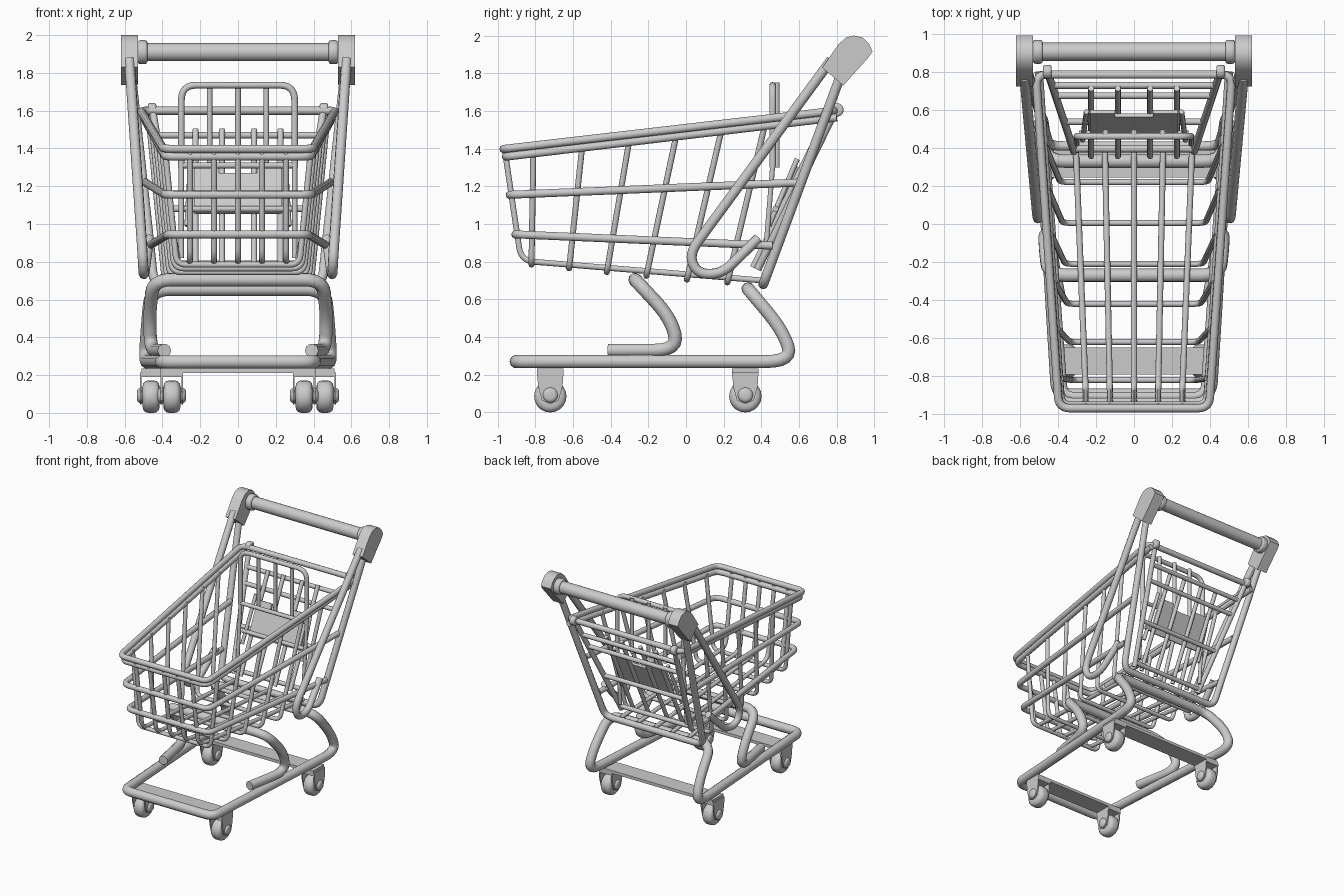
import bpy, bmesh, math
from mathutils import Vector, Matrix

if "Cube" in bpy.data.objects:
    bpy.data.objects.remove(bpy.data.objects["Cube"])


def link(name, mesh):
    ob = bpy.data.objects.new(name, mesh)
    bpy.context.collection.objects.link(ob)
    return ob


def fillet(pts, closed=False, n=6):
    """Round the corners of a path; a point is (x, y, z[, radius])."""
    out, count = [], len(pts)
    for i, p in enumerate(pts):
        c = Vector(p[:3])
        r = p[3] if len(p) > 3 else 0
        if r == 0 or (not closed and i in (0, count - 1)):
            out.append(c)
            continue
        a = Vector(pts[i - 1][:3]) - c
        b = Vector(pts[(i + 1) % count][:3]) - c
        pa = c + a.normalized() * min(r, a.length * 0.49)
        pb = c + b.normalized() * min(r, b.length * 0.49)
        for k in range(n + 1):
            t = k / n
            out.append(pa * (1 - t) ** 2 + c * 2 * t * (1 - t) + pb * t * t)
    return out


def tube(name, pts, radius, closed=False):
    pts = fillet(pts, closed)
    cu = bpy.data.curves.new(name + "_path", 'CURVE')
    cu.dimensions = '3D'
    cu.bevel_depth = radius
    cu.bevel_resolution = 3
    cu.use_fill_caps = True
    sp = cu.splines.new('POLY')
    sp.points.add(len(pts) - 1)
    for q, p in zip(sp.points, pts):
        q.co = (*p, 1)
    sp.use_cyclic_u = closed
    tmp = link(name + "_tmp", cu)
    bpy.context.view_layer.update()
    mesh = bpy.data.meshes.new_from_object(
        tmp.evaluated_get(bpy.context.evaluated_depsgraph_get()))
    bpy.data.objects.remove(tmp)
    return link(name, mesh)


def flip(p):
    return (-p[0], *p[1:])


def bow(half):
    """Complete a right-hand half path with its mirror image."""
    return half + [flip(p) for p in reversed(half)]


def pair(name, pts, radius):
    tube(name + "_right", pts, radius)
    tube(name + "_left", [flip(p) for p in pts], radius)


def prism(name, pts, vec):
    bm = bmesh.new()
    face = bm.faces.new([bm.verts.new(p) for p in pts])
    ext = bmesh.ops.extrude_face_region(bm, geom=[face])
    bmesh.ops.translate(bm, vec=vec, verts=[v for v in ext['geom'] if isinstance(v, bmesh.types.BMVert)])
    bmesh.ops.recalc_face_normals(bm, faces=bm.faces)
    mesh = bpy.data.meshes.new(name)
    bm.to_mesh(mesh)
    return link(name, mesh)


def disc(name, center, radius, width, bevel=0.0):
    """Cylinder along x with rounded rims."""
    bm = bmesh.new()
    bmesh.ops.create_cone(bm, cap_ends=True, segments=20, radius1=radius, radius2=radius, depth=width)
    if bevel:
        rims = [e for e in bm.edges if abs(e.verts[0].co.z - e.verts[1].co.z) < 1e-5]
        bmesh.ops.bevel(bm, geom=rims, offset=bevel, segments=3, profile=0.5, affect='EDGES')
    bm.transform(Matrix.Translation(center) @ Matrix.Rotation(math.pi / 2, 4, 'Y'))
    mesh = bpy.data.meshes.new(name)
    bm.to_mesh(mesh)
    return link(name, mesh)


# chassis: base loop rising at the rear, and front basket support
tube("base_frame", bow([(.40, -.90, .27, .07), (.49, .57, .27, .15), (.48, .51, .44, .12),
                        (.46, .33, .655, .1)]), .036, closed=True)
tube("front_support", bow([(.39, -.41, .33), (.46, -.04, .33, .13), (.47, -.08, .50, .12),
                           (.45, -.27, .705, .1)]), .036)

# caster plates, forks and wheels
for end, y, half, wx in (("front", -.72, .41, .35), ("rear", .315, .51, .46)):
    prism(end + "_caster_plate", [(-half, y - .07, .21), (half, y - .07, .21),
                                  (half, y + .07, .21), (-half, y + .07, .21)], (0, 0, .024))
    for side, s in (("right", 1), ("left", -1)):
        x, tag = s * wx, end + "_" + side
        disc(tag + "_wheel", (x, y, .086), .086, .09, .03)
        disc(tag + "_hub", (x, y, .092), .042, .15, .022)
        for k in (-1, 1):
            prism(tag + "_fork", [(x + k * .05, y + a, z) for a, z in
                  ((-.07, .215), (.07, .215), (.065, .14), (.045, .065), (0, .045), (-.045, .065), (-.065, .14))],
                  (k * .01, 0, 0))
        prism(tag + "_fork_top", [(x - .06, y - .07, .19), (x + .06, y - .07, .19),
                                  (x + .06, y + .07, .19), (x - .06, y + .07, .19)], (0, 0, .02))

# basket rims and side rails
tube("upper_rim", bow([(.395, -.968, 1.398, .06), (.515, .785, 1.60, .06)]), .022, closed=True)
tube("lower_rim", bow([(.50, .80, 1.565), (.385, -.955, 1.357, .06)]), .022)
tube("middle_rail", bow([(.49, .60, 1.22), (.385, -.935, 1.155, .06)]), .022)
tube("low_rail", bow([(.47, .46, .885), (.37, -.905, .945, .06)]), .022)

# cross ribs: up one side, under the floor, up the other
ribs = [(-.81, -.82, .785), (-.55, -.62, .765), (-.30, -.42, .745),
        (-.05, -.21, .725), (.19, .005, .705), (.42, .22, .69)]
for top_y, y, z in ribs:
    t = (top_y + .965) / 1.75
    tube("basket_rib", bow([(.375 + .12 * t, top_y, 1.37 + .205 * t),
                            (.325 + .06 * (y + .82), y, z, .05)]), .016)

# lengthwise rods: down the front and along the floor
for i in range(-2, 3):
    tube("basket_rod", [(i * .127, -.96, 1.38), (i * .127, -.875, .805, .07),
                        (i * .153, .41, .70)], .016)

# rear posts joined under the basket, and looped side tubes
tube("rear_posts", bow([(.57, .84, 1.84), (.445, .41, .68, .07)]), .026)
pair("side_loop", [(.575, .77, 1.87), (.505, .015, .84, .08), (.50, .06, .735, .06),
                   (.495, .19, .735, .07), (.47, .385, .925)], .027)

# handle bar, collars and end caps
disc("handle_bar", (0, .905, 1.91), .048, 1.08)
cap = [(.723, 1.83), (.81, 1.955), (.85, 1.99), (.893, 2.0), (.94, 1.988), (.972, 1.955),
       (.99, 1.915), (.965, 1.88), (.835, 1.735)]
for side, s in (("right", 1), ("left", -1)):
    disc("handle_collar_" + side, (s * .505, .905, 1.91), .063, .05, .012)
    prism("handle_cap_" + side, [(s * .53, y, z) for y, z in cap], (s * .09, 0, 0))


# rear gate: side rods, uprights and cross bars on one slanted plane
def gate(x, z, off=0):
    return (x, .385 + (z - .77) * .49 + off, z)


pair("gate_side", [gate(.455, 1.62), gate(.315, .76)], .02)
for side in (-1, 1):
    disc("gate_hook", (side * .455, .80, 1.605), .036, .045, .012)
for x in (-.225, -.085, .085, .225):
    tube("gate_upright", [gate(x, 1.50, -.03), gate(x, .77, -.03)], .016)
for z, half in ((1.47, .425), (1.36, .405), (1.08, .36), (.79, .32)):
    tube("gate_bar", [gate(-half, z), gate(half, z)], .018)

# folding child seat: backrest hoop, rods and panel
tube("backrest_hoop", bow([(.30, .46, 1.30), (.30, .46, 1.735, .08)]), .018)
tube("backrest_bar", [(-.30, .46, 1.31), (.30, .46, 1.31)], .016)
for x in (-.15, 0, .15):
    tube("backrest_rod", [(x, .482, 1.75), (x, .482, 1.30)], .015)
pair("backrest_leg", [(.30, .46, 1.31), (.30, .42, .82)], .014)
pair("seat_side", [(.27, .44, .99), (.25, .59, 1.345)], .014)
tube("seat_bar", [(-.29, .475, 1.08), (.29, .475, 1.08)], .016)
outline = [(-.23, 1.06), (.23, 1.06), (.23, 1.31), (.10, 1.31), (.10, 1.27),
           (-.10, 1.27), (-.10, 1.31), (-.23, 1.31)]
prism("seat_panel", [(x, .465 + (z - 1.06) * .46, z) for x, z in outline], (0, .018, -.008))

# shading
bpy.ops.object.select_all(action='SELECT')
bpy.context.view_layer.objects.active = bpy.data.objects["base_frame"]
bpy.ops.object.shade_smooth_by_angle(angle=math.radians(40))
